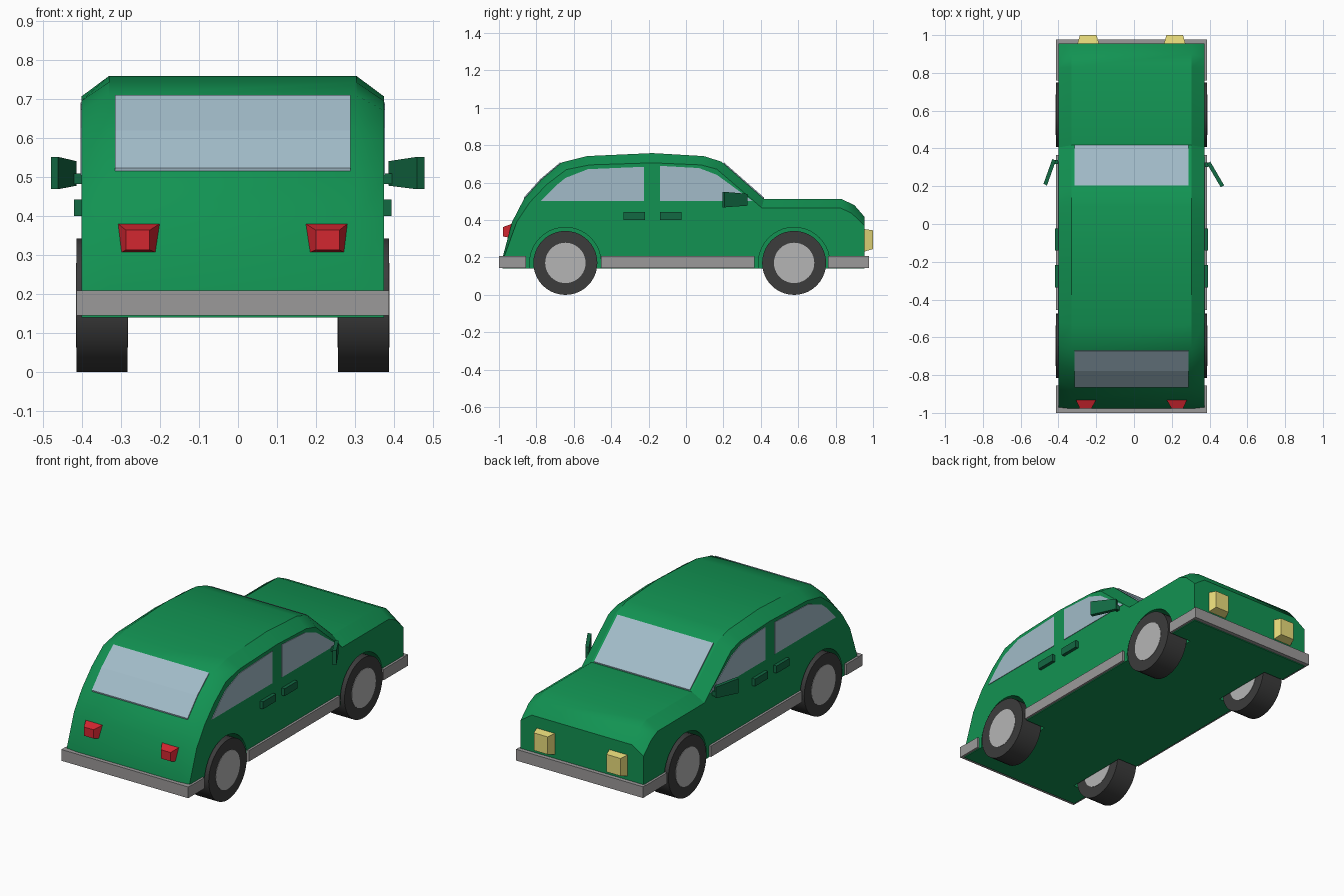
import bpy, bmesh, math

if "Cube" in bpy.data.objects:
    bpy.data.objects.remove(bpy.data.objects["Cube"])

CX = -0.0135          # body centre line
HALF = 0.387          # half width of the body


def material(name, rgb):
    m = bpy.data.materials.new(name)
    m.diffuse_color = (*rgb, 1)
    m.use_nodes = True
    m.node_tree.nodes["Principled BSDF"].inputs["Base Color"].default_value = m.diffuse_color
    return m


GREEN = material("green_paint", (0.006, 0.29, 0.085))
DARK = material("dark_green", (0.006, 0.14, 0.055))
GLASS = material("glass", (0.36, 0.50, 0.58))
TRIM = material("trim_grey", (0.33, 0.32, 0.32))
RUBBER = material("rubber", (0.045, 0.045, 0.045))
HUB = material("hub_grey", (0.46, 0.46, 0.46))
RED = material("red_lens", (0.65, 0.02, 0.03))
YELLOW = material("yellow_lens", (0.82, 0.72, 0.2))


def loft(name, rings, mat):
    """Closed solid through rings of equal point count."""
    bm = bmesh.new()
    vs = [[bm.verts.new(p) for p in r] for r in rings]
    n = len(rings[0])
    for a, b in zip(vs, vs[1:]):
        for i in range(n):
            j = (i + 1) % n
            bm.faces.new((a[i], a[j], b[j], b[i]))
    bm.faces.new(vs[0])
    bm.faces.new(vs[-1])
    bmesh.ops.recalc_face_normals(bm, faces=bm.faces)
    me = bpy.data.meshes.new(name)
    bm.to_mesh(me)
    bm.free()
    ob = bpy.data.objects.new(name, me)
    bpy.context.collection.objects.link(ob)
    me.materials.append(mat)
    return ob


def rect(x, z, hx, hz, y):
    return [(x - hx, y, z - hz), (x + hx, y, z - hz), (x + hx, y, z + hz), (x - hx, y, z + hz)]


def box(name, x0, x1, y0, y1, z0, z1, mat):
    x, z, hx, hz = (x0 + x1) / 2, (z0 + z1) / 2, abs(x1 - x0) / 2, (z1 - z0) / 2
    return loft(name, [rect(x, z, hx, hz, y0), rect(x, z, hx, hz, y1)], mat)


def across(profile, x):
    return [(x, y, z) for y, z in profile]


def disc(name, x0, x1, y, z, r, mat, n=40):
    prof = [(y + r * math.cos(2 * math.pi * i / n), z + r * math.sin(2 * math.pi * i / n)) for i in range(n)]
    return loft(name, [across(prof, x0), across(prof, x1)], mat)


def smooth(ob, deg):
    bpy.ops.object.select_all(action='DESELECT')
    bpy.context.view_layer.objects.active = ob
    ob.select_set(True)
    bpy.ops.object.shade_smooth_by_angle(angle=math.radians(deg))


# Body: centre profile, and the lower side profile that forms the chamfered shoulder
top = [(-0.98, 0.14), (-0.978, 0.21), (-0.93, 0.39), (-0.866, 0.513), (-0.775, 0.615),
       (-0.665, 0.708), (-0.53, 0.742), (-0.18, 0.758), (0.095, 0.742), (0.19, 0.712),
       (0.417, 0.513), (0.83, 0.513), (0.90, 0.48), (0.955, 0.417), (0.955, 0.14)]
side = [(-0.98, 0.14), (-0.97, 0.21), (-0.905, 0.39), (-0.835, 0.495), (-0.745, 0.59),
        (-0.64, 0.67), (-0.515, 0.695), (-0.18, 0.706), (0.08, 0.695), (0.165, 0.672),
        (0.405, 0.465), (0.825, 0.465), (0.885, 0.437), (0.955, 0.37), (0.955, 0.14)]
body = loft("body", [across(side, CX - HALF), across(top, CX - 0.317),
                     across(top, CX + 0.317), across(side, CX + HALF)], GREEN)

# Wheels and wheel wells
AXLES = {"rear": -0.645, "front": 0.578}
for end, y in AXLES.items():
    for s, lr in ((-1, "left"), (1, "right")):
        cut = disc("well_cutter", CX + s * 0.262, CX + s * 0.5, y, 0.17, 0.191, GREEN)
        cut.hide_render = True
        mod = body.modifiers.new("well", 'BOOLEAN')
        mod.operation, mod.solver, mod.object = 'DIFFERENCE', 'EXACT', cut
        bpy.context.view_layer.objects.active = body
        bpy.ops.object.modifier_apply(modifier=mod.name)
        bpy.data.objects.remove(cut)
        tyre = disc(f"{end}_{lr}_tyre", CX + s * 0.27, CX + s * 0.4, y, 0.171, 0.171, RUBBER)
        hub = disc(f"{end}_{lr}_hub", CX + s * 0.268, CX + s * 0.402, y, 0.171, 0.108, HUB)
        smooth(tyre, 35)
        smooth(hub, 35)
smooth(body, 32)


# Windscreen and rear window: thin strips lying on the body
def strip_window(name, line, off):
    prof = [(y, z - 0.02) for y, z in line] + [(y + off, z + 0.004) for y, z in reversed(line)]
    return loft(name, [across(prof, CX - 0.302), across(prof, CX + 0.302)], GLASS)


strip_window("windscreen", [(0.2, 0.703), (0.413, 0.517)], 0.004)
strip_window("rear_window", [(-0.862, 0.518), (-0.775, 0.615), (-0.668, 0.705)], -0.004)

# Side windows, door handles and sill trim on both sides
rear_pane = [(-0.775, 0.503), (-0.69, 0.588), (-0.645, 0.625), (-0.525, 0.672), (-0.225, 0.685), (-0.225, 0.503)]
front_pane = [(-0.14, 0.503), (-0.14, 0.69), (0.07, 0.678), (0.165, 0.642), (0.355, 0.503)]
for s, lr in ((-1, "left"), (1, "right")):
    for end, pane in (("rear", rear_pane), ("front", front_pane)):
        loft(f"{end}_{lr}_side_window", [across(pane, CX + s * 0.38), across(pane, CX + s * 0.39)], GLASS)
    for end, y in (("rear", -0.335), ("front", -0.14)):
        box(f"{end}_{lr}_handle", CX + s * 0.38, CX + s * 0.406, y, y + 0.117, 0.4, 0.442, DARK)
    for part, y0, y1 in (("rear_bumper_end", -0.99, -0.855), ("sill", -0.455, 0.365), ("front_bumper_end", 0.76, 0.97)):
        box(f"{lr}_{part}", CX + s * 0.38, CX + s * 0.4, y0, y1, 0.145, 0.207, TRIM)

# Bumpers
box("rear_bumper", CX - 0.4, CX + 0.4, -1.0, -0.965, 0.145, 0.209, TRIM)
box("front_bumper", CX - 0.4, CX + 0.4, 0.95, 0.978, 0.145, 0.209, TRIM)

# Lights: tapered blocks
for s, lr in ((-1, "left"), (1, "right")):
    x = CX + s * 0.24
    loft(f"{lr}_tail_light", [rect(x, 0.341, 0.057, 0.041, -0.925), rect(x + 0.003 * s, 0.338, 0.03, 0.025, -0.978)], RED)
    x = CX + s * 0.229
    loft(f"{lr}_headlight", [rect(x, 0.291, 0.06, 0.062, 0.945), rect(x, 0.295, 0.044, 0.05, 1.0)], YELLOW)


# Door mirrors: angled slabs with a short stem
def mirror(lr, s, inner, outer):
    def end(p, z0, z1):
        (x, y), t = p, s * 0.009
        return [(x - t, y - 0.005, z0), (x + t, y + 0.005, z0), (x + t, y + 0.005, z1), (x - t, y - 0.005, z1)]
    loft(f"{lr}_mirror", [end(inner, 0.477, 0.54), end(outer, 0.468, 0.551)], DARK)
    box(f"{lr}_mirror_stem", CX + s * 0.38, inner[0], inner[1] - 0.022, inner[1], 0.482, 0.508, DARK)


mirror("left", -1, (-0.423, 0.34), (-0.470, 0.208))
mirror("right", 1, (0.395, 0.325), (0.468, 0.2))
